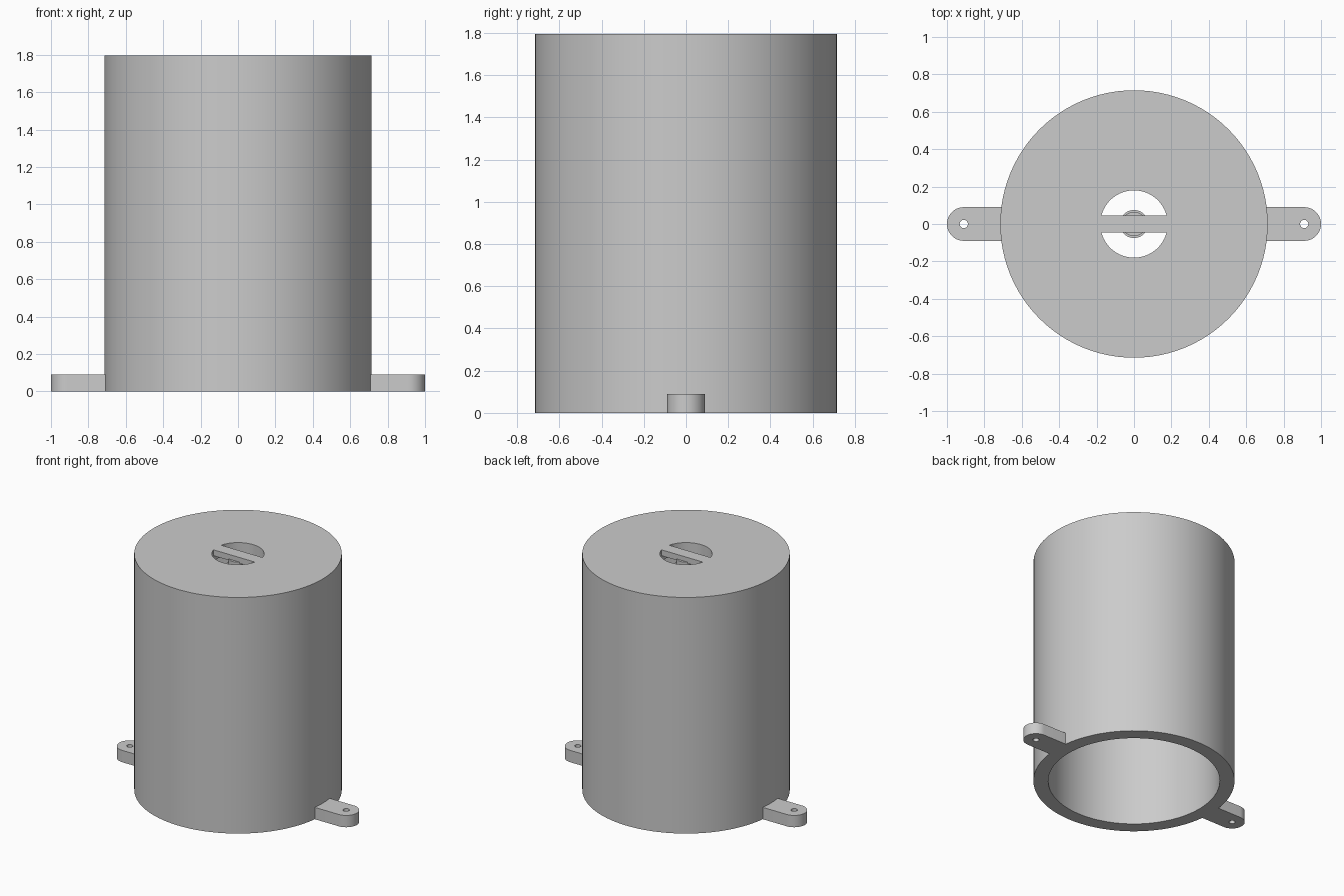
import bpy, bmesh
from math import pi, cos, sin, asin, radians
from mathutils import Vector

cube = bpy.data.objects.get("Cube")
if cube:
    bpy.data.objects.remove(cube, do_unlink=True)

RADIUS, INNER, HEIGHT = 0.715, 0.61, 1.795
PLATE = 0.09        # thickness of the closed end and the lugs
OPENING = 0.18      # radius of the opening in the closed end
BAR_HALF = 0.046

grey = bpy.data.materials.new("plain grey")
grey.use_nodes = True
grey.diffuse_color = (0.6, 0.6, 0.6, 1)
grey.node_tree.nodes["Principled BSDF"].inputs["Base Color"].default_value = (0.6, 0.6, 0.6, 1)


def finish(bm, name):
    """Turn a bmesh into a smooth object with sharp edges."""
    bmesh.ops.recalc_face_normals(bm, faces=bm.faces)
    mesh = bpy.data.meshes.new(name)
    bm.to_mesh(mesh)
    bm.free()
    mesh.materials.append(grey)
    obj = bpy.data.objects.new(name, mesh)
    bpy.context.collection.objects.link(obj)
    bpy.ops.object.select_all(action='DESELECT')
    obj.select_set(True)
    bpy.context.view_layer.objects.active = obj
    bpy.ops.object.shade_smooth_by_angle(angle=radians(30))
    return obj


def lathe(name, profile, steps, closed):
    """Spin a radius/height profile about the z axis."""
    bm = bmesh.new()
    verts = [bm.verts.new((r, 0, z)) for r, z in profile]
    pairs = list(zip(verts, verts[1:]))
    if closed:
        pairs.append((verts[-1], verts[0]))
    edges = [bm.edges.new(p) for p in pairs]
    bmesh.ops.spin(bm, geom=verts + edges, cent=(0, 0, 0), axis=(0, 0, 1),
                   angle=2 * pi, steps=steps)
    bmesh.ops.remove_doubles(bm, verts=bm.verts, dist=1e-4)
    return finish(bm, name)


def prism(name, loops, z, thickness):
    """Fill outlines (later ones are holes) and extrude them upward."""
    bm = bmesh.new()
    edges = []
    for loop in loops:
        vs = [bm.verts.new((x, y, z)) for x, y in loop]
        edges += [bm.edges.new((a, b)) for a, b in zip(vs, vs[1:] + vs[:1])]
    bmesh.ops.triangle_fill(bm, edges=edges, use_beauty=True)
    ext = bmesh.ops.extrude_face_region(bm, geom=bm.faces[:], use_keep_orig=True)
    top = [g for g in ext["geom"] if isinstance(g, bmesh.types.BMVert)]
    bmesh.ops.translate(bm, verts=top, vec=Vector((0, 0, thickness)))
    return finish(bm, name)


def arc(cx, radius, start, end, count):
    angles = [start + (end - start) * i / count for i in range(count + 1)]
    return [(cx + radius * cos(a), radius * sin(a)) for a in angles]


# Hollow canister, open below, with a round opening in the closed end
lathe("canister", [(INNER, 0), (RADIUS, 0), (RADIUS, HEIGHT), (OPENING, HEIGHT),
                   (OPENING, HEIGHT - PLATE), (INNER, HEIGHT - PLATE)], 96, True)

# Bar across the opening
a = asin(BAR_HALF / OPENING)
prism("cross_bar", [arc(0, OPENING, -a, a, 6) + arc(0, OPENING, pi - a, pi + a, 6)],
      HEIGHT - PLATE / 2, PLATE / 2)

# Stepped boss under the bar
under = HEIGHT - PLATE / 2
lathe("boss", [(0, under + 0.01), (0.065, under + 0.01), (0.065, under - 0.03),
               (0.075, under - 0.03), (0.075, under - PLATE), (0, under - PLATE)],
      48, False)

# Mounting lugs with rounded ends and screw holes
for side, name in ((1, "left_lug"), (-1, "right_lug")):
    outline = [(0.66, -PLATE)] + arc(0.91, PLATE, -pi / 2, pi / 2, 24) + [(0.66, PLATE)]
    hole = arc(0.91, 0.022, 0, 2 * pi, 24)[:-1]
    prism(name, [[(side * x, y) for x, y in loop] for loop in (outline, hole)], 0, PLATE)
